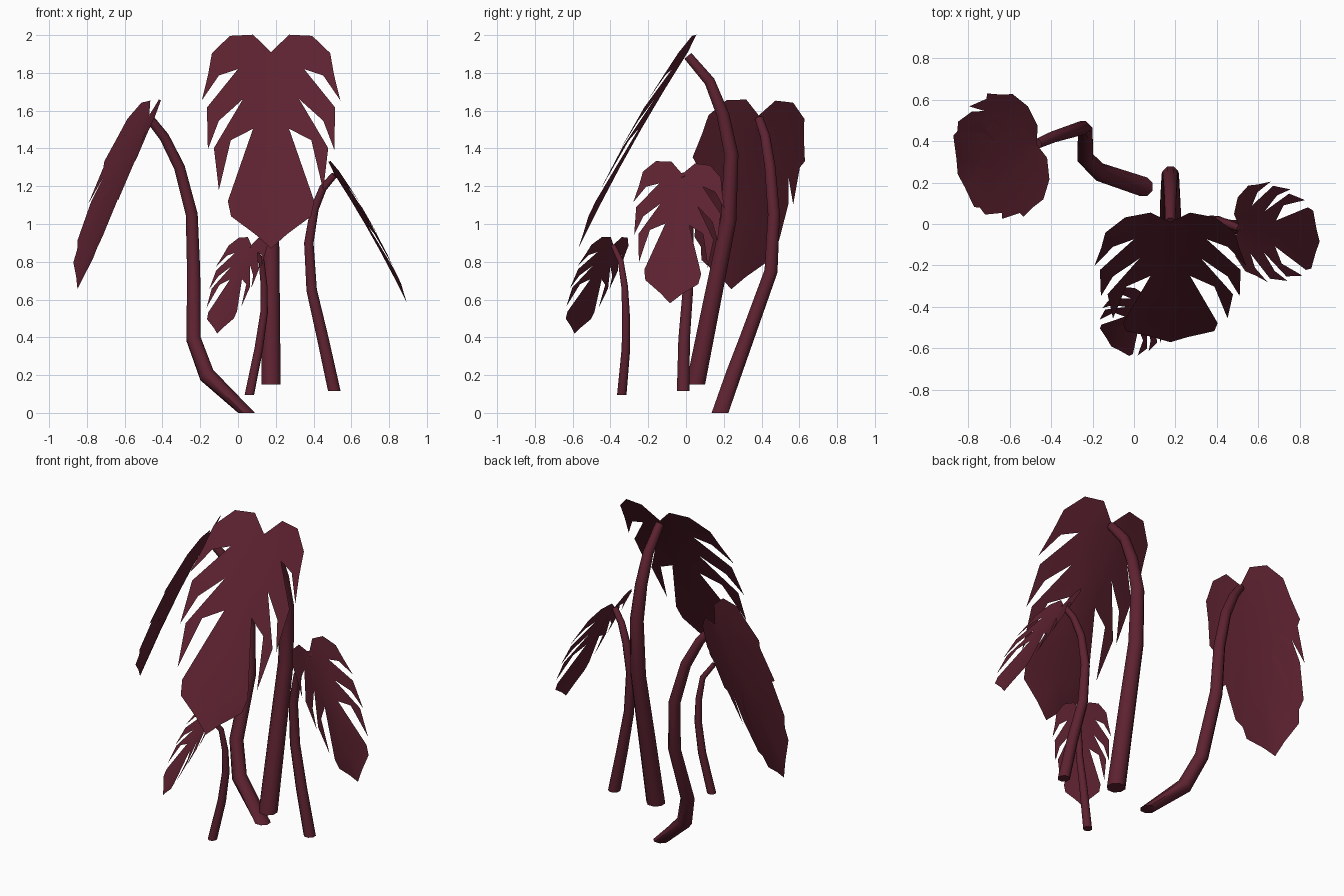
import bpy, bmesh, math
from mathutils import Vector

if "Cube" in bpy.data.objects:
    bpy.data.objects.remove(bpy.data.objects["Cube"])

mat = bpy.data.materials.new("dark_red_plant")
mat.diffuse_color = (0.11, 0.016, 0.030, 1)
mat.use_nodes = True
mat.node_tree.nodes["Principled BSDF"].inputs["Base Color"].default_value = mat.diffuse_color

# Half outline of a split leaf: (across, along), notch at 0, tip at 1
HALF = [(.08, -.086), (.183, -.072), (.263, .025), (.28, .14), (.308, .275), (.232, .14),
        (.147, .10), (.285, .31), (.281, .525), (.232, .374), (.125, .255), (.254, .515),
        (.232, .727), (.179, .47), (.08, .404), (.192, .778), (.178, .853), (.071, .934)]
RIB = [1, .8, .6, .4, .2, 0]


def finish(bm, name, angle):
    bmesh.ops.recalc_face_normals(bm, faces=bm.faces)
    me = bpy.data.meshes.new(name)
    bm.to_mesh(me)
    bm.free()
    me.materials.append(mat)
    ob = bpy.data.objects.new(name, me)
    bpy.context.collection.objects.link(ob)
    bpy.ops.object.select_all(action='DESELECT')
    ob.select_set(True)
    bpy.context.view_layer.objects.active = ob
    bpy.ops.object.shade_smooth_by_angle(angle=math.radians(angle))
    return ob


def leaf(name, notch, tip, side):
    notch, tip = Vector(notch), Vector(tip)
    along = tip - notch
    size = along.length
    along.normalize()
    side = Vector(side)
    side = (side - along * side.dot(along)).normalized()
    up = side.cross(along)
    if up.z < 0:
        up = -up
    bm = bmesh.new()

    def vert(u, v):
        # slight fold along the midrib, slight arch along the length
        w = .13 * abs(u) + .06 * v * (1 - v)
        return bm.verts.new(notch + (side * u + along * v + up * w) * size)

    rib = [vert(0, v) for v in RIB]
    for s in (1, -1):
        edge = [vert(s * u, v) for u, v in HALF]
        loop = edge + rib
        bm.faces.new(loop if s > 0 else loop[::-1])
    bmesh.ops.triangulate(bm, faces=bm.faces[:])
    return finish(bm, name, 60)


def stem(name, pts, r0, r1, n=8):
    pts = [Vector(p) for p in pts]
    bm = bmesh.new()
    rings = []
    for i, p in enumerate(pts):
        t = (pts[min(i + 1, len(pts) - 1)] - pts[max(i - 1, 0)]).normalized()
        if i == 0:
            t = Vector((0, 0, 1))       # base is cut level
        a = (Vector((1, 0, 0)) - t * t.x).normalized()
        b = t.cross(a)
        r = r0 + (r1 - r0) * i / (len(pts) - 1)
        rings.append([bm.verts.new(p + (a * math.cos(k) + b * math.sin(k)) * r)
                      for k in (2 * math.pi * (j + .5) / n for j in range(n))])
    for q, s in zip(rings, rings[1:]):
        for j in range(n):
            k = (j + 1) % n
            bm.faces.new((q[j], q[k], s[k], s[j]))
    bm.faces.new(rings[0][::-1])
    bm.faces.new(rings[-1])
    return finish(bm, name, 50)


# Large front leaf
leaf("large_leaf", (.175, .01, 1.91), (.175, -.57, .87), (1, 0, 0))
stem("large_stem", [(.175, .05, .15), (.175, .14, .6), (.175, .225, 1.02), (.175, .24, 1.37),
                    (.175, .195, 1.58), (.175, .125, 1.755), (.175, .01, 1.89)], .055, .026)

# Left leaf
leaf("left_leaf", (-.47, .385, 1.575), (-.85, .24, .655), (-.28, .95, -.04))
stem("left_stem", [(.045, .18, 0), (-.165, .25, .2), (-.235, .32, .39), (-.235, .45, .75),
                   (-.245, .465, 1.05), (-.31, .445, 1.3), (-.39, .42, 1.46),
                   (-.465, .388, 1.555)], .048, .024)

# Right leaf
leaf("right_leaf", (.51, -.02, 1.265), (.895, -.085, .58), (.03, .99, -.07))
stem("right_stem", [(.51, -.015, .115), (.45, -.01, .39), (.39, .01, .65), (.375, .015, .9),
                    (.405, .015, 1.08), (.45, .0, 1.19), (.51, -.02, 1.26)], .036, .018)

# Small front leaf
leaf("small_leaf", (.07, -.385, .89), (-.11, -.59, .42), (.72, -.69, 0))
stem("small_stem", [(.06, -.34, .095), (.11, -.318, .34), (.138, -.318, .53), (.138, -.325, .67),
                    (.125, -.345, .8), (.072, -.385, .885)], .027, .014)
